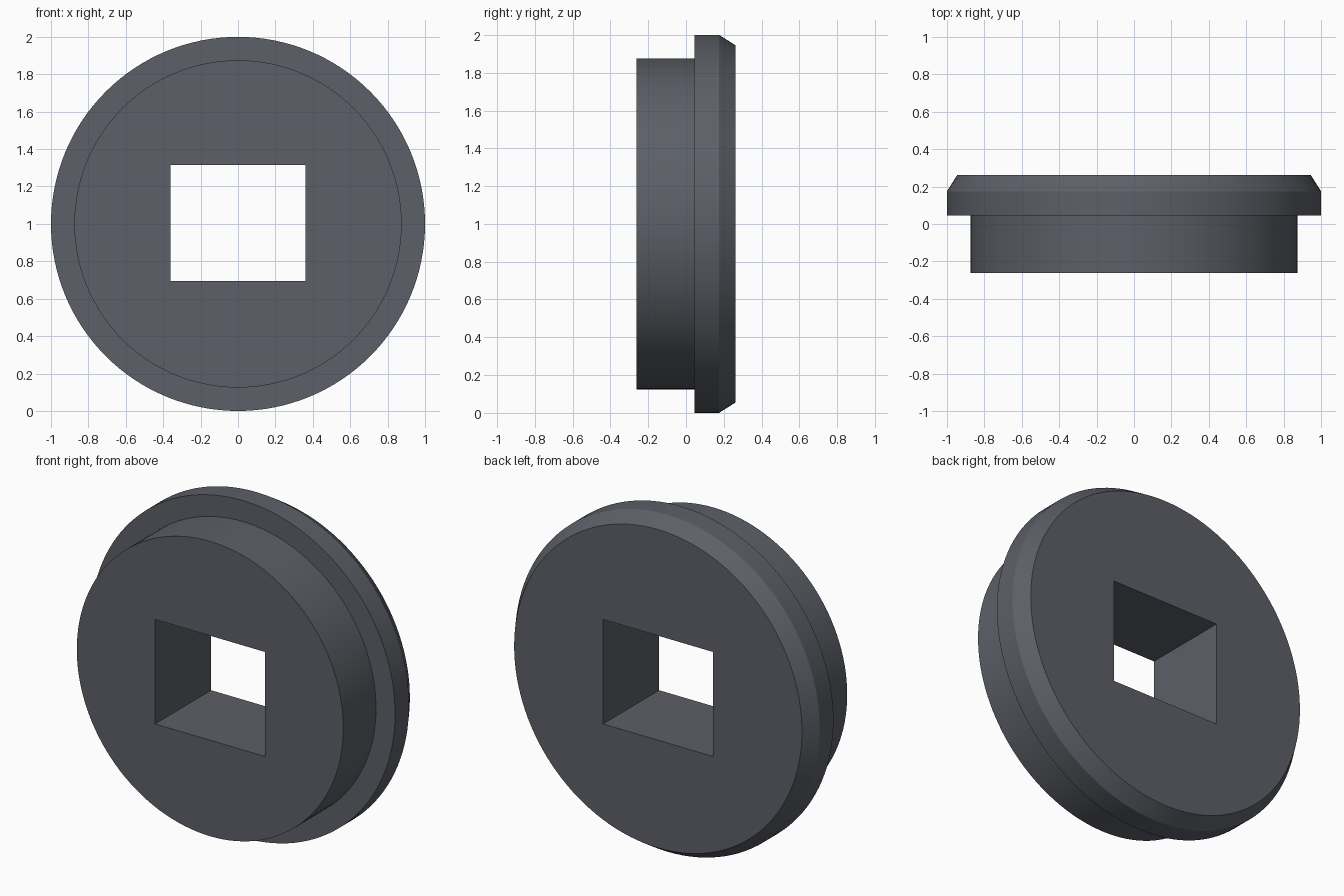
import bpy
import bmesh
import math
from mathutils import Matrix

cube = bpy.data.objects.get("Cube")
if cube:
    bpy.data.objects.remove(cube, do_unlink=True)

SEGMENTS = 128
CENTRE_Z = 1.0

# Dark grey material
grey = bpy.data.materials.new("dark_grey")
grey.use_nodes = True
colour = (0.107, 0.116, 0.136, 1.0)
grey.diffuse_color = colour
grey.node_tree.nodes["Principled BSDF"].inputs["Base Color"].default_value = colour


def add_object(name, bm):
    bmesh.ops.recalc_face_normals(bm, faces=bm.faces)
    mesh = bpy.data.meshes.new(name)
    bm.to_mesh(mesh)
    bm.free()
    mesh.materials.append(grey)
    obj = bpy.data.objects.new(name, mesh)
    bpy.context.collection.objects.link(obj)
    return obj


# Stepped disc: (radius, y) profile from front boss to chamfered back flange
profile = [(0.875, -0.262), (0.875, 0.045), (1.0, 0.045), (1.0, 0.175), (0.945, 0.262)]
bm = bmesh.new()
rings = []
for radius, y in profile:
    ring = []
    for i in range(SEGMENTS):
        a = math.tau * i / SEGMENTS
        ring.append(bm.verts.new((radius * math.cos(a), y, CENTRE_Z + radius * math.sin(a))))
    rings.append(ring)
for lower, upper in zip(rings, rings[1:]):
    for i in range(SEGMENTS):
        j = (i + 1) % SEGMENTS
        bm.faces.new((lower[i], lower[j], upper[j], upper[i]))
bm.faces.new(rings[0])
bm.faces.new(rings[-1])
disc = add_object("stepped_disc", bm)

# Rectangular through hole
bm = bmesh.new()
bmesh.ops.create_cube(bm, size=1, matrix=Matrix.Translation((0, 0, 1.005))
                      @ Matrix.Diagonal((0.72, 1.0, 0.62, 1)))
cutter = add_object("hole_cutter", bm)
cutter.hide_render = True

cut = disc.modifiers.new("hole", "BOOLEAN")
cut.operation = "DIFFERENCE"
cut.solver = "EXACT"
cut.object = cutter
for obj in bpy.context.selected_objects:
    obj.select_set(False)
bpy.context.view_layer.objects.active = disc
disc.select_set(True)
bpy.ops.object.modifier_apply(modifier=cut.name)
bpy.data.objects.remove(cutter, do_unlink=True)

# Smooth round walls, crisp edges
bpy.ops.object.shade_smooth_by_angle(angle=math.radians(20))
